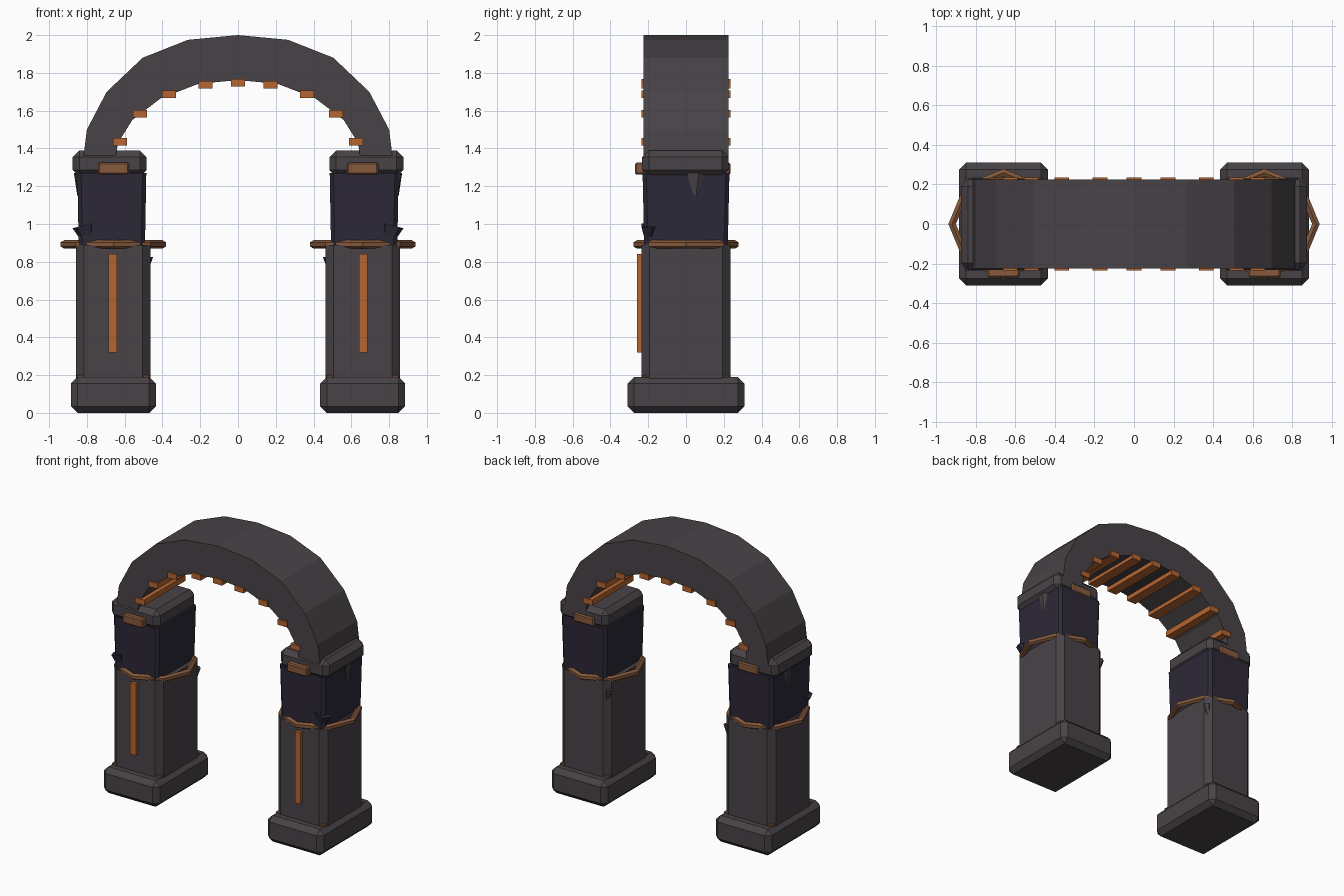
import bpy, bmesh, math
from mathutils import Vector, Matrix

if "Cube" in bpy.data.objects:
    bpy.data.objects.remove(bpy.data.objects["Cube"])


def material(name, rgb):
    m = bpy.data.materials.new(name)
    m.diffuse_color = (*rgb, 1)
    m.use_nodes = True
    m.node_tree.nodes["Principled BSDF"].inputs["Base Color"].default_value = m.diffuse_color
    return m


STONE = material("dark_stone", (0.065, 0.055, 0.062))
SLATE = material("violet_slate", (0.026, 0.022, 0.040))
COPPER = material("copper", (0.46, 0.13, 0.03))
BRONZE = material("bronze", (0.24, 0.10, 0.045))


def finish(bm, name, mat):
    bmesh.ops.recalc_face_normals(bm, faces=bm.faces)
    me = bpy.data.meshes.new(name)
    bm.to_mesh(me)
    bm.free()
    me.materials.append(mat)
    ob = bpy.data.objects.new(name, me)
    bpy.context.collection.objects.link(ob)
    return ob


def box(name, lo, hi, mat, bevel=0.0, upright_only=False, taper=1.0):
    """Box between two corners, optionally chamfered and narrowed at the bottom."""
    lo, hi = Vector(lo), Vector(hi)
    c, s = (lo + hi) / 2, hi - lo
    bm = bmesh.new()
    bmesh.ops.create_cube(bm, size=1)
    for v in bm.verts:
        k = taper if v.co.z < 0 else 1
        v.co = c + Vector((v.co.x * s.x * k, v.co.y * s.y * k, v.co.z * s.z))
    if bevel:
        edges = [e for e in bm.edges if not upright_only
                 or abs(e.verts[0].co.z - e.verts[1].co.z) > s.z / 2]
        bmesh.ops.bevel(bm, geom=edges, offset=bevel, segments=1, affect='EDGES')
    return finish(bm, name, mat)


def ring(name, centre, major, minor, mat, sides=8, section=6):
    bm = bmesh.new()
    loops = []
    for i in range(sides):
        a = 2 * math.pi * i / sides
        loop = []
        for j in range(section):
            b = 2 * math.pi * j / section + math.pi / 2
            r = major + minor * math.cos(b)
            loop.append(bm.verts.new((centre[0] + r * math.cos(a),
                                      centre[1] + r * math.sin(a),
                                      centre[2] + minor * math.sin(b))))
        loops.append(loop)
    for i in range(sides):
        p, q = loops[i], loops[(i + 1) % sides]
        for j in range(section):
            k = (j + 1) % section
            bm.faces.new((p[j], q[j], q[k], p[k]))
    return finish(bm, name, mat)


def shard(name, centre, size, mat, turn=0.3):
    """Broken stone chip: blunt cone pointing down."""
    bm = bmesh.new()
    bmesh.ops.create_cone(bm, cap_ends=True, segments=5, radius1=0.12, radius2=0.5, depth=1)
    bmesh.ops.transform(bm, verts=bm.verts, matrix=Matrix.Translation(centre)
                        @ Matrix.Rotation(turn, 4, 'Y') @ Matrix.Diagonal((*size, 1)))
    return finish(bm, name, mat)


# Arch: half outlines mirrored into a closed band
outer = [(0, 2.0), (.265, 1.975), (.505, 1.88), (.695, 1.70), (.80, 1.50), (.82, 1.34)]
inner = [(0, 1.762), (.21, 1.742), (.41, 1.665), (.56, 1.55), (.635, 1.43), (.65, 1.34)]


def full(half):
    return [(-x, z) for x, z in reversed(half[1:])] + half


bm = bmesh.new()
rows = [[bm.verts.new((x, y, z)) for x, z in full(line)]
        for line, y in ((outer, -.225), (outer, .225), (inner, .225), (inner, -.225))]
for a in range(4):
    p, q = rows[a], rows[(a + 1) % 4]
    for i in range(len(p) - 1):
        bm.faces.new((p[i], p[i + 1], q[i + 1], q[i]))
for i in (0, -1):
    bm.faces.new([r[i] for r in rows])
finish(bm, "arch", STONE)

# Cross slats under the arch
for x, z in full([(0, 1.747), (.172, 1.737), (.365, 1.688), (.52, 1.583), (.625, 1.435)]):
    box("arch_slat", (x - .037, -.235, z - .02), (x + .037, .235, z + .02), COPPER)

# Pillars
for side, s in (("left", -1), ("right", 1)):
    cx = .66 * s

    def part(name, w, y0, y1, z0, z1, mat, x=cx, **kw):
        return box(f"{side}_{name}", (x - w / 2, y0, z0), (x + w / 2, y1, z1), mat, **kw)

    part("base", .45, -.31, .31, 0, .19, STONE, bevel=.035)
    part("base_trim", .39, -.232, .232, .185, .20, BRONZE, bevel=.004)
    part("shaft", .395, -.235, .235, .15, .89, STONE, bevel=.042, upright_only=True)
    part("neck", .365, -.23, .23, .87, 1.27, SLATE, x=.668 * s,
         bevel=.02, upright_only=True, taper=.96)
    part("cap", .39, -.232, .225, 1.25, 1.39, STONE, x=.68 * s, bevel=.035)
    ring(f"{side}_collar", (cx, 0, .892), .26, .022, BRONZE)

    # Copper inlay and cap plates
    part("inlay", .045, -.26, -.22, .32, .84, COPPER, x=.662 * s)
    part("front_plate", .165, -.27, -.22, 1.262, 1.325, BRONZE, bevel=.008)
    part("back_plate", .165, .20, .236, 1.262, 1.325, BRONZE, bevel=.008)

    # Broken chips
    shard(f"{side}_collar_chip", (.80 * s, -.195, .93), (.13, .10, .13), SLATE, .25 * s)
    shard(f"{side}_shaft_chip", (.485 * s, .205, .77), (.05, .055, .12), STONE, -.2 * s)
    shard(f"{side}_cap_chip", (.845 * s, .05, 1.21), (.05, .11, .12), STONE, 0)
